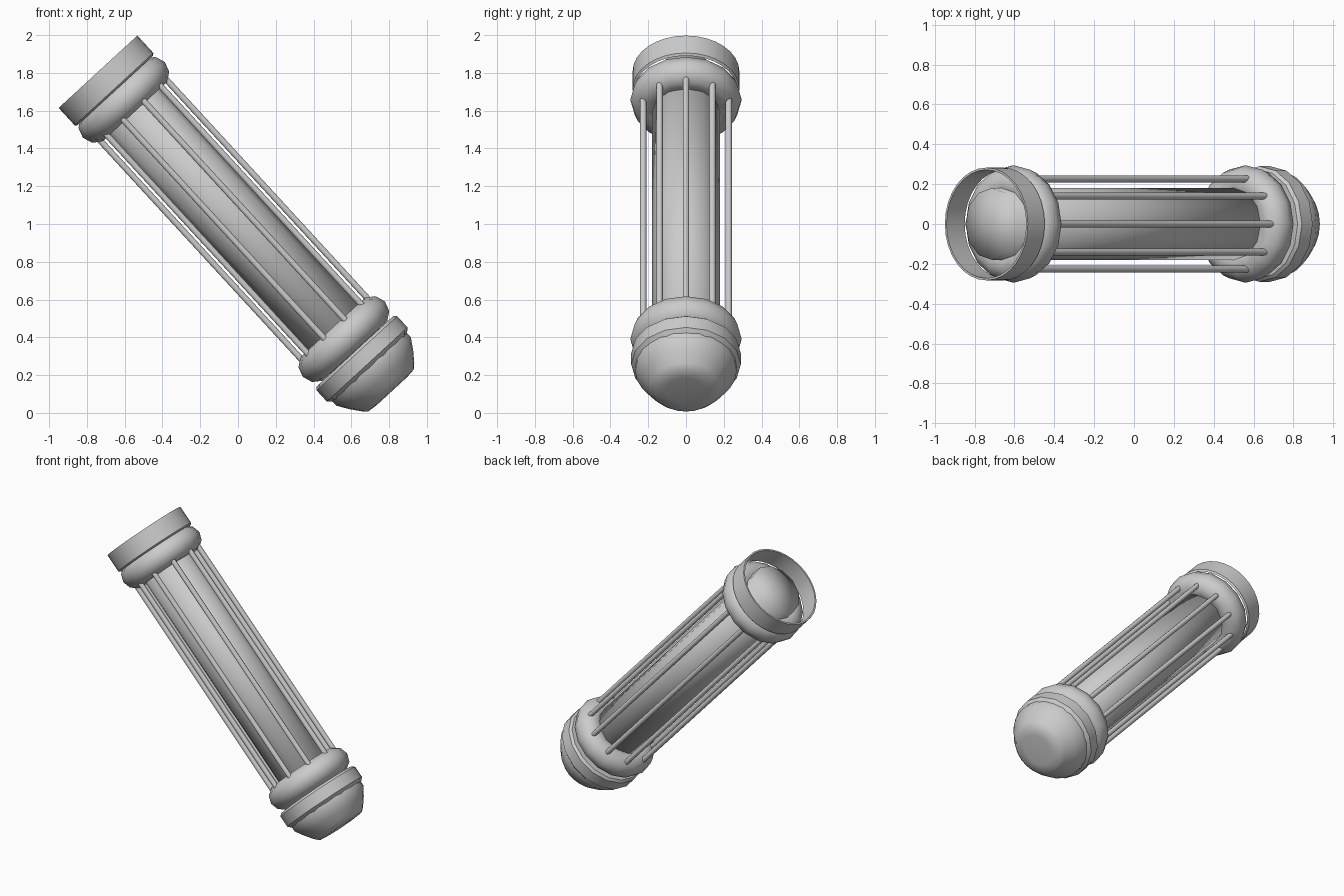
import bpy, bmesh, math
from mathutils import Matrix, Vector

if "Cube" in bpy.data.objects:
    bpy.data.objects.remove(bpy.data.objects["Cube"])

# tilted frame: local z runs along the handle from the pommel to the open end
TILT = Matrix.Translation((0, 0, 1)) @ Matrix.Rotation(math.radians(-42.6), 4, 'Y')


def finish(bm, name, angle=40):
    bmesh.ops.recalc_face_normals(bm, faces=bm.faces)
    bm.transform(TILT)
    me = bpy.data.meshes.new(name)
    bm.to_mesh(me)
    bm.free()
    ob = bpy.data.objects.new(name, me)
    bpy.context.collection.objects.link(ob)
    bpy.ops.object.select_all(action='DESELECT')
    ob.select_set(True)
    bpy.context.view_layer.objects.active = ob
    bpy.ops.object.shade_smooth_by_angle(angle=math.radians(angle))
    return ob


def lathe(name, profile, sides, closed=False, angle=40):
    """Revolve (radius, height) points about local z."""
    bm = bmesh.new()
    vs = [bm.verts.new((r, 0, s)) for r, s in profile]
    pairs = list(zip(vs, vs[1:])) + ([(vs[-1], vs[0])] if closed else [])
    es = [bm.edges.new(p) for p in pairs]
    bmesh.ops.spin(bm, geom=vs + es, cent=(0, 0, 0), axis=(0, 0, 1),
                   angle=math.tau, steps=sides, use_merge=False)
    bmesh.ops.remove_doubles(bm, verts=bm.verts, dist=1e-5)
    return finish(bm, name, angle)


def ring(name, height, major=0.205, minor=0.09, sides=16, minor_sides=10):
    pts = [(major + minor * math.cos(math.tau * i / minor_sides),
            height + minor * math.sin(math.tau * i / minor_sides)) for i in range(minor_sides)]
    return lathe(name, pts, sides, closed=True, angle=60)


# central core with a closed end inside the open rim
lathe("core", [(0, -1.0), (0.18, -1.0), (0.18, 1.055), (0, 1.065)], 12, angle=100)

# rounded collars at both ends
ring("upper_collar", 0.893)
ring("lower_collar", -0.828)

# thin open rim at the top
lathe("open_rim", [(0.272, 0.96), (0.283, 0.97), (0.283, 1.095), (0.272, 1.095)], 32, closed=True)

# band and domed pommel at the bottom
lathe("lower_band", [(0.2, -0.915), (0.275, -0.915), (0.29, -0.93), (0.29, -1.01),
                     (0.262, -1.037), (0.2, -1.037)], 16, closed=True)
lathe("pommel", [(0, -1.02), (0.268, -1.02), (0.268, -1.06), (0.23, -1.12), (0.19, -1.172),
                 (0.165, -1.197), (0.105, -1.203), (0, -1.203)], 24, angle=45)

# ten thin rods around the core
bm = bmesh.new()
for i in range(10):
    a = math.tau * i / 10
    place = Matrix.Translation((0.238 * math.cos(a), 0.238 * math.sin(a), 0.035))
    bmesh.ops.create_cone(bm, cap_ends=True, segments=10, radius1=0.017, radius2=0.017,
                          depth=1.64, matrix=place)
finish(bm, "grip_rods")
